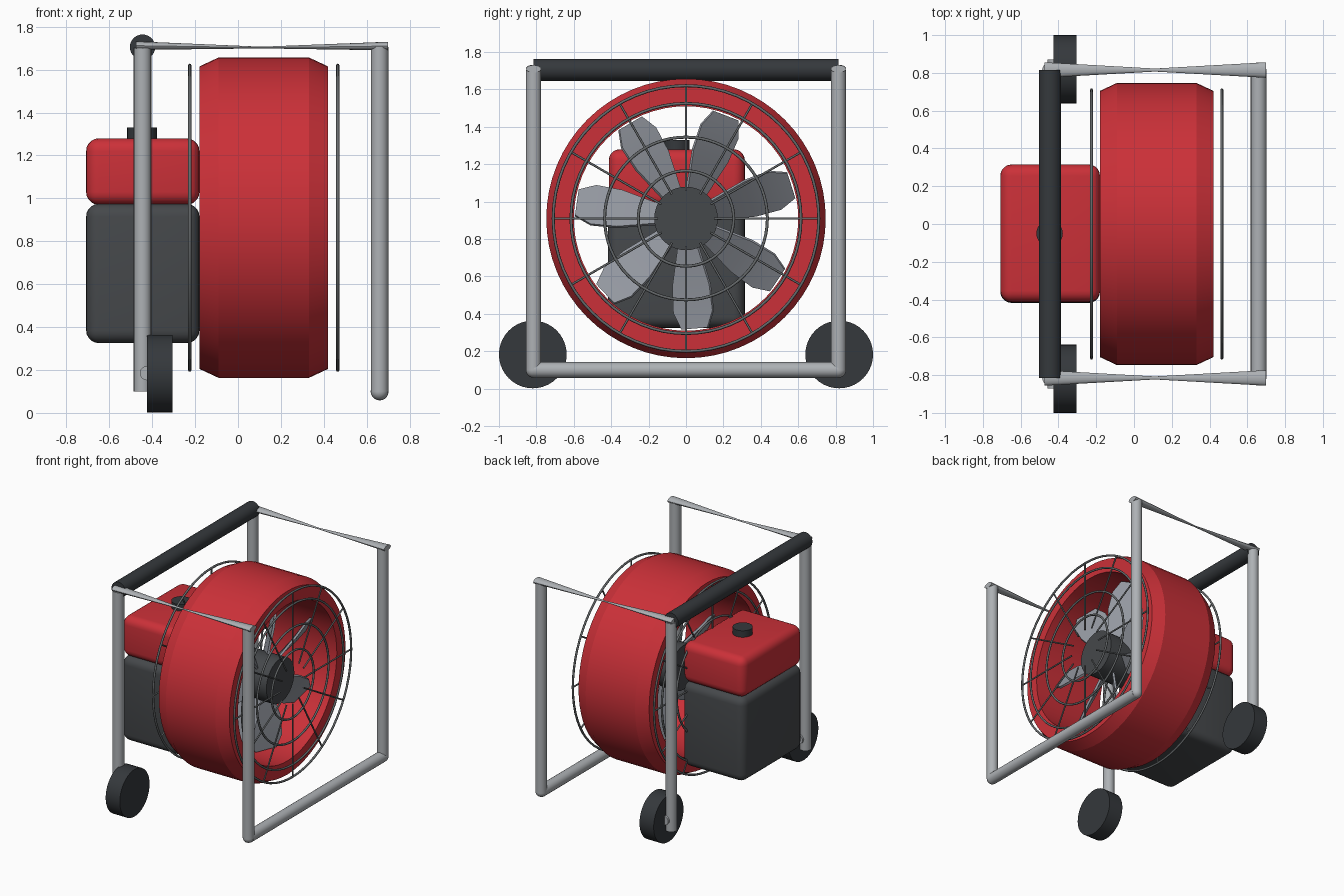
import bpy, bmesh, math
from mathutils import Vector

if "Cube" in bpy.data.objects:
    bpy.data.objects.remove(bpy.data.objects["Cube"])

CZ = 0.91          # fan axis height
PY = 0.815         # frame half width
BX, FX = -0.445, 0.66  # rear and front post positions


def mat(name, c):
    m = bpy.data.materials.new(name)
    m.diffuse_color = (*c, 1)
    m.use_nodes = True
    m.node_tree.nodes["Principled BSDF"].inputs["Base Color"].default_value = m.diffuse_color
    return m


RED = mat("red_paint", (0.6, 0.03, 0.04))
DARK = mat("dark_rubber", (0.035, 0.04, 0.045))
ENGINE = mat("engine_grey", (0.06, 0.065, 0.07))
STEEL = mat("steel", (0.42, 0.44, 0.46))
BLADE = mat("blade_grey", (0.3, 0.32, 0.36))
WIRE = mat("wire_grey", (0.13, 0.14, 0.145))


def finish(name, bm, m, angle=30):
    bmesh.ops.recalc_face_normals(bm, faces=bm.faces)
    me = bpy.data.meshes.new(name)
    bm.to_mesh(me)
    bm.free()
    ob = bpy.data.objects.new(name, me)
    bpy.context.collection.objects.link(ob)
    me.materials.append(m)
    bpy.ops.object.select_all(action='DESELECT')
    ob.select_set(True)
    bpy.context.view_layer.objects.active = ob
    bpy.ops.object.shade_smooth_by_angle(angle=math.radians(angle))
    return ob


def add_rod(bm, a, b, r, n=20):
    a, b = Vector(a), Vector(b)
    new = bmesh.ops.create_cone(bm, cap_ends=True, segments=n, radius1=r, radius2=r, depth=(b - a).length)["verts"]
    rot = Vector((0, 0, 1)).rotation_difference(b - a).to_matrix()
    for v in new:
        v.co = rot @ v.co + (a + b) / 2


def rod(name, a, b, r, m, n=20):
    bm = bmesh.new()
    add_rod(bm, a, b, r, n)
    return finish(name, bm, m)


def loft(bm, rings, closed=False):
    rings = [[bm.verts.new(p) for p in ring] for ring in rings]
    pairs = list(zip(rings, rings[1:])) + ([(rings[-1], rings[0])] if closed else [])
    for p, q in pairs:
        for i in range(len(p)):
            j = (i + 1) % len(p)
            bm.faces.new((p[i], p[j], q[j], q[i]))
    if not closed:
        bm.faces.new(rings[0])
        bm.faces.new(rings[-1])


def lathe_rings(profile, n):
    # closed (x, radius) profile turned around the fan axis
    return [[(x, r * math.cos(2 * math.pi * i / n), CZ + r * math.sin(2 * math.pi * i / n))
             for x, r in profile] for i in range(n)]


# drum shroud
bm = bmesh.new()
loft(bm, lathe_rings([(-.18, .6), (-.18, .705), (-.09, .747), (.33, .747), (.42, .705), (.42, .6)], 64), True)
finish("fan_drum", bm, RED, 20)

# wire guards: rings and spokes
for name, gx in (("front_guard", .465), ("rear_guard", -.225)):
    bm = bmesh.new()
    for R in (.255, .435, .615, .71):
        prof = [(gx + .008 * math.cos(k * math.pi / 4), R + .008 * math.sin(k * math.pi / 4)) for k in range(8)]
        loft(bm, lathe_rings(prof, 64), True)
    for k in range(12):
        c, s = math.cos(k * math.pi / 6), math.sin(k * math.pi / 6)
        add_rod(bm, (gx, .15 * c, CZ + .15 * s), (gx, .71 * c, CZ + .71 * s), .006, 8)
    finish(name, bm, WIRE, 50)

# hub and twisted blades
rod("fan_hub", (.02, 0, CZ), (.36, 0, CZ), .17, ENGINE, 32)
bm = bmesh.new()
for k in range(7):
    a = math.radians(69 + k * 360 / 7)
    er = Vector((0, math.cos(a), math.sin(a)))
    et = Vector((0, -math.sin(a), math.cos(a)))
    rings = []
    for r, w, pitch in ((.14, .07, 45), (.36, .125, 38), (.50, .125, 33), (.59, .08, 30)):
        p = math.radians(pitch)
        chord = et * math.cos(p) + Vector((math.sin(p), 0, 0))
        nrm = Vector((math.cos(p), 0, 0)) - et * math.sin(p)
        c = Vector((.2, 0, CZ)) + er * r
        rings.append([c + chord * w * u + nrm * .008 * v for u, v in ((-1, -1), (1, -1), (1, 1), (-1, 1))])
    loft(bm, rings)
finish("fan_blades", bm, BLADE)


# engine block and tank
def box(name, x, y, z, m):
    bm = bmesh.new()
    bmesh.ops.create_cube(bm, size=1)
    for v in bm.verts:
        v.co = [lo + (hi - lo) * (t + .5) for t, (lo, hi) in zip(v.co, (x, y, z))]
    bmesh.ops.bevel(bm, geom=bm.edges[:], offset=.06, segments=5, profile=.5, affect='EDGES')
    finish(name, bm, m)


box("engine_block", (-.708, -.18), (-.418, .315), (.325, .975), ENGINE)
box("fuel_tank", (-.708, -.18), (-.413, .315), (.97, 1.28), RED)
rod("tank_cap", (-.447, -.05, 1.26), (-.447, -.05, 1.33), .07, DARK, 24)

# frame, wheels and axles on both sides
for side, s in (("left", -1), ("right", 1)):
    y = s * PY
    rod(side + "_rear_post", (BX, y, .1), (BX, y, 1.7), .041, STEEL)
    rod(side + "_front_post", (FX, y, .1), (FX, y, 1.705), .041, STEEL)
    bm = bmesh.new()
    loft(bm, [[(x, y + ry * math.cos(k * math.pi / 8), z + rz * math.sin(k * math.pi / 8)) for k in range(16)]
              for x, ry, rz, z in ((BX - .03, .041, .02, 1.712), (.11, .008, .004, 1.703), (FX + .04, .041, .02, 1.71))])
    finish(side + "_top_rail", bm, STEEL, 40)
    rod(side + "_wheel", (-.425, y * 1.005, .183), (-.305, y * 1.005, .183), .181, DARK, 40)
    rod(side + "_axle", (-.425, y - .055, .185), (-.425, y + .055, .185), .033, STEEL)
    bm = bmesh.new()
    bmesh.ops.create_uvsphere(bm, u_segments=20, v_segments=10, radius=.041)
    for v in bm.verts:
        v.co += Vector((FX, y, .1))
    finish(side + "_bottom_elbow", bm, STEEL)

rod("bottom_bar", (FX, -PY, .1), (FX, PY, .1), .042, STEEL)
rod("handle_grip", (BX, -.815, 1.705), (BX, .815, 1.705), .059, DARK, 28)
